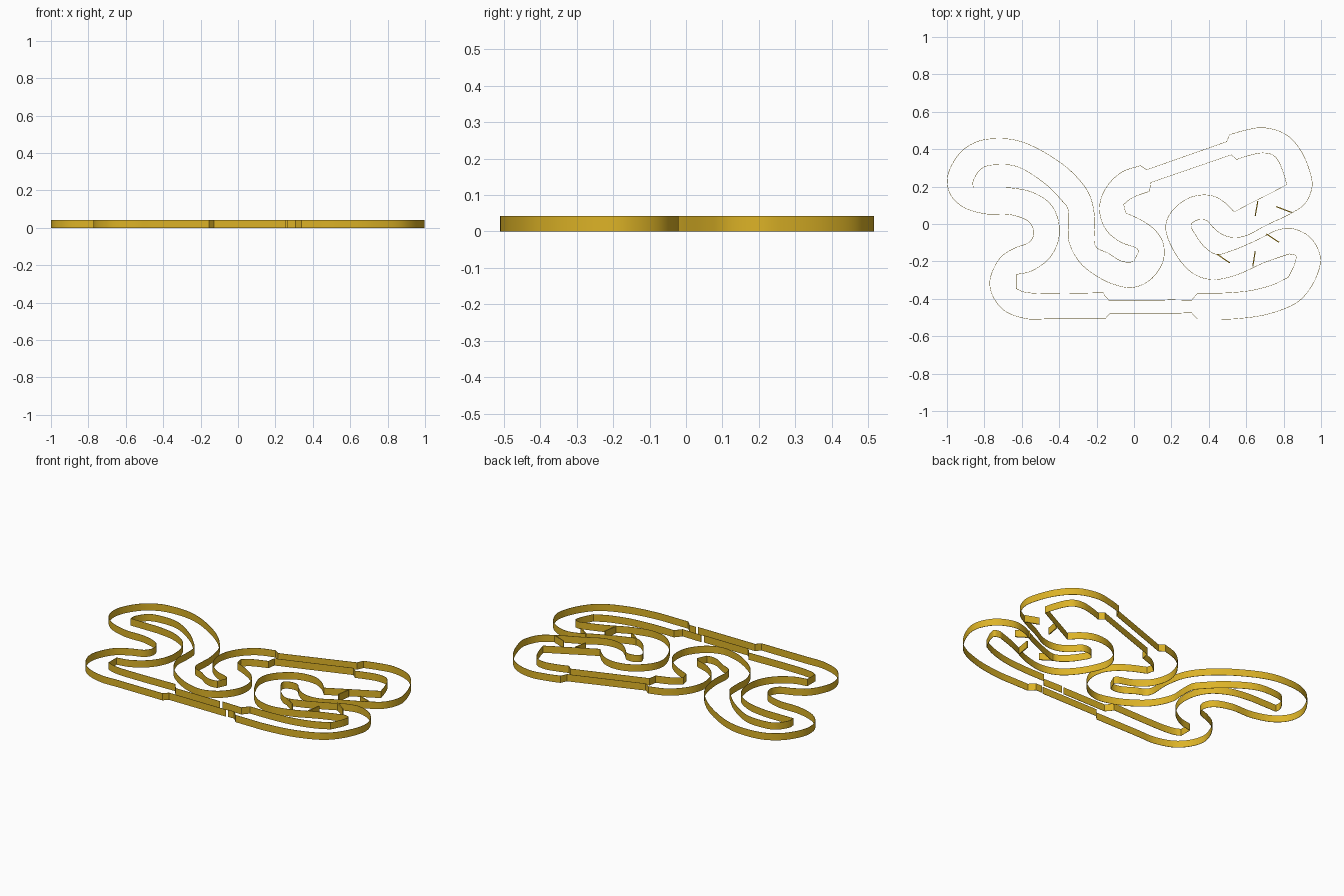
import bpy
from mathutils import Vector

HEIGHT, THICK = 0.043, 0.002

gold = bpy.data.materials.new("gold")
gold.diffuse_color = (0.72, 0.45, 0.02, 1)


def smooth(pts, n=8):
    """Centripetal Catmull-Rom through pts; two points give a straight line."""
    p = [Vector(q) for q in pts]
    if len(p) == 2:
        return p
    p = [2 * p[0] - p[1]] + p + [2 * p[-1] - p[-2]]
    out = []
    for a, b, c, d in zip(p, p[1:], p[2:], p[3:]):
        t1 = (b - a).length ** 0.5
        t2 = t1 + (c - b).length ** 0.5
        t3 = t2 + (d - c).length ** 0.5
        for i in range(n):
            t = t1 + (t2 - t1) * i / n
            ab = a.lerp(b, t / t1)
            bc = b.lerp(c, (t - t1) / (t2 - t1))
            cd = c.lerp(d, (t - t2) / (t3 - t2))
            out.append(ab.lerp(bc, t / t2).lerp(bc.lerp(cd, (t - t1) / (t3 - t1)), (t - t1) / (t2 - t1)))
    return out + [p[-2]]


def wall(name, segments, thick=THICK):
    """Upright thin wall; segments are smooth inside and join at sharp corners."""
    line = []
    for seg in segments:
        seg = ([tuple(line[-1])] if line else []) + seg
        line += smooth(seg)[1 if line else 0:]
    n = len(line)
    verts = [(q.x, q.y, z) for z in (0, HEIGHT) for q in line]
    faces = [(i, i + 1, n + i + 1, n + i) for i in range(n - 1)]
    me = bpy.data.meshes.new(name)
    me.from_pydata(verts, [], faces)
    me.materials.append(gold)
    ob = bpy.data.objects.new(name, me)
    bpy.context.collection.objects.link(ob)
    mod = ob.modifiers.new("thickness", 'SOLIDIFY')
    mod.thickness, mod.offset = thick, 0
    bpy.ops.object.select_all(action='DESELECT')
    ob.select_set(True)
    bpy.context.view_layer.objects.active = ob
    bpy.ops.object.modifier_apply(modifier="thickness")
    bpy.ops.object.shade_smooth_by_angle(angle=0.6)


# outer boundary, west half: narrow straight, then the winding left lobes
wall("outer_wall_west", [
    [(0.255, -0.48), (-0.13, -0.48)],
    [(-0.155, -0.507)],
    [(-0.35, -0.507), (-0.46, -0.507), (-0.57, -0.507), (-0.69, -0.465), (-0.755, -0.385),
     (-0.77, -0.30), (-0.715, -0.18), (-0.64, -0.13), (-0.56, -0.097), (-0.535, -0.05),
     (-0.56, 0.01), (-0.66, 0.05), (-0.80, 0.055), (-0.92, 0.095), (-0.985, 0.165),
     (-0.995, 0.26), (-0.93, 0.38), (-0.84, 0.44), (-0.73, 0.457), (-0.62, 0.445),
     (-0.50, 0.395), (-0.34, 0.285), (-0.24, 0.16), (-0.21, 0.03), (-0.212, -0.10),
     (-0.195, -0.13), (-0.14, -0.155), (-0.075, -0.195), (-0.03, -0.205), (0.0, -0.20)],
    [(0.025, -0.145)],
    [(0.015, -0.13), (-0.075, -0.095), (-0.15, -0.03), (-0.183, 0.06), (-0.175, 0.14),
     (-0.13, 0.22), (-0.06, 0.28), (0.035, 0.312)],
])

# outer boundary, east half: diagonal straight, hairpins on the right
wall("outer_wall_east", [
    [(0.035, 0.312), (0.068, 0.29)],
    [(0.495, 0.44)],
    [(0.512, 0.478)],
    [(0.59, 0.50), (0.69, 0.515), (0.81, 0.48), (0.89, 0.395), (0.94, 0.28), (0.952, 0.20),
     (0.915, 0.11), (0.845, 0.06), (0.70, -0.01), (0.60, -0.062), (0.53, -0.072),
     (0.47, -0.055), (0.425, -0.02), (0.385, 0.02), (0.335, 0.02), (0.305, -0.005),
     (0.33, -0.06), (0.38, -0.125), (0.44, -0.162), (0.53, -0.14), (0.68, -0.075),
     (0.76, -0.035), (0.84, -0.023), (0.94, -0.07), (0.995, -0.17), (0.98, -0.27),
     (0.89, -0.405), (0.73, -0.478), (0.54, -0.507), (0.44, -0.508), (0.34, -0.508)],
    [(0.308, -0.475)],
    [(0.265, -0.475)],
])

# inner boundary, west half
wall("inner_wall_west", [
    [(0.165, -0.41), (-0.132, -0.41)],
    [(-0.155, -0.385)],
    [(-0.165, -0.367)],
    [(-0.28, -0.37), (-0.42, -0.372), (-0.54, -0.37), (-0.60, -0.36), (-0.63, -0.345)],
    [(-0.63, -0.27)],
    [(-0.55, -0.252), (-0.455, -0.185), (-0.405, -0.09), (-0.405, 0.02), (-0.45, 0.11),
     (-0.545, 0.17), (-0.66, 0.193), (-0.76, 0.195), (-0.86, 0.195)],
    [(-0.86, 0.23), (-0.81, 0.30), (-0.715, 0.318), (-0.62, 0.305), (-0.475, 0.215),
     (-0.39, 0.13), (-0.355, 0.085), (-0.348, 0.0), (-0.35, -0.085), (-0.29, -0.205),
     (-0.18, -0.29), (-0.10, -0.325), (-0.01, -0.34), (0.085, -0.30), (0.155, -0.20),
     (0.155, -0.10), (0.11, -0.03), (0.04, 0.02), (-0.045, 0.06)],
    [(-0.055, 0.105)],
    [(-0.01, 0.14), (0.083, 0.175)],
])

# inner boundary, east half
wall("inner_wall_east", [
    [(0.083, 0.175), (0.09, 0.222)],
    [(0.52, 0.37)],
    [(0.548, 0.345)],
    [(0.61, 0.365), (0.685, 0.38), (0.74, 0.37), (0.77, 0.34), (0.80, 0.27), (0.817, 0.21)],
    [(0.535, 0.065)],
    [(0.485, 0.115), (0.43, 0.147), (0.36, 0.155), (0.275, 0.13), (0.19, 0.05), (0.17, -0.03),
     (0.235, -0.18), (0.325, -0.27), (0.42, -0.297), (0.54, -0.275), (0.70, -0.205), (0.83, -0.16)],
    [(0.865, -0.17), (0.86, -0.21), (0.825, -0.285)],
    [(0.75, -0.322), (0.63, -0.355), (0.50, -0.368), (0.42, -0.37), (0.34, -0.37)],
    [(0.308, -0.408)],
    [(0.18, -0.405)],
])

# short barriers jutting into the track
for i, ends in enumerate([
    [(0.648, 0.043), (0.662, 0.122)],
    [(0.76, 0.093), (0.842, 0.062)],
    [(0.707, -0.053), (0.776, -0.098)],
    [(0.635, -0.228), (0.648, -0.145)],
    [(0.445, -0.162), (0.512, -0.208)],
]):
    wall(f"barrier_{i + 1}", [ends], 0.006)
